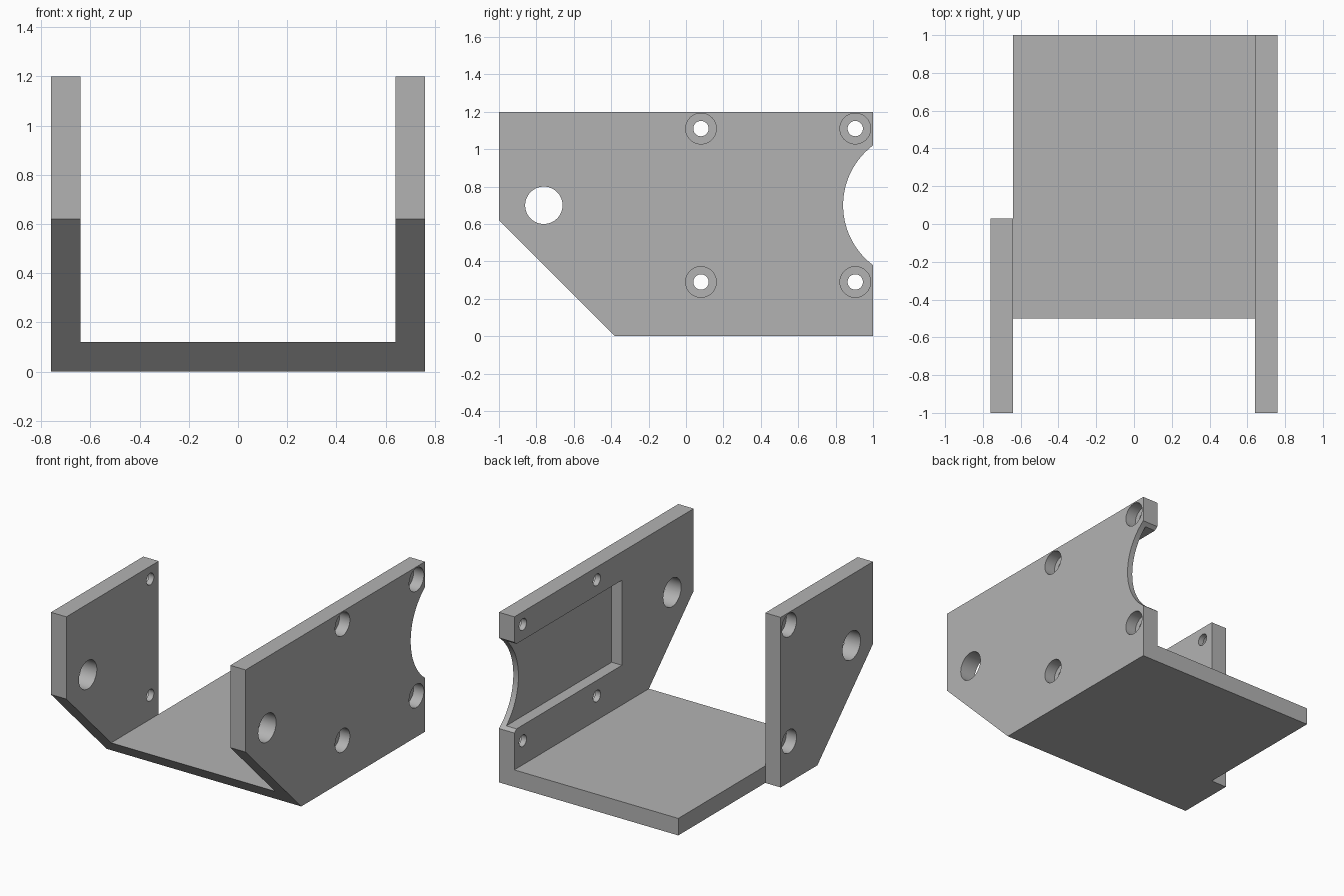
import bpy, bmesh, math
from mathutils import Matrix, Vector

if "Cube" in bpy.data.objects:
    bpy.data.objects.remove(bpy.data.objects["Cube"], do_unlink=True)

GREY = (0.45, 0.45, 0.45, 1)
mat = bpy.data.materials.new("plain grey")
mat.use_nodes = True
mat.diffuse_color = GREY
mat.node_tree.nodes["Principled BSDF"].inputs["Base Color"].default_value = GREY

HALF, INNER, HEIGHT = 0.76, 0.64, 1.2   # outer and inner half width, wall height
FLOOR, MID, OUT = 0.12, 0.70, 0.9       # floor thickness, hole axis height, cutter overshoot


def add_object(name, bm):
    bmesh.ops.recalc_face_normals(bm, faces=bm.faces)
    mesh = bpy.data.meshes.new(name)
    bm.to_mesh(mesh)
    bm.free()
    mesh.materials.append(mat)
    obj = bpy.data.objects.new(name, mesh)
    bpy.context.collection.objects.link(obj)
    return obj


def box(name, lo, hi):
    lo, hi = Vector(lo), Vector(hi)
    bm = bmesh.new()
    bmesh.ops.create_cube(bm, size=1, matrix=Matrix.Translation((lo + hi) / 2)
                          @ Matrix.Diagonal((*(hi - lo), 1)))
    return add_object(name, bm)


def cylinder(name, x0, x1, y, z, r, sides=48):
    bm = bmesh.new()
    bmesh.ops.create_cone(bm, cap_ends=True, segments=sides, radius1=r, radius2=r,
                          depth=abs(x1 - x0),
                          matrix=Matrix.Translation(((x0 + x1) / 2, y, z))
                          @ Matrix.Rotation(math.pi / 2, 4, 'Y'))
    return add_object(name, bm)


def cut(body, cutter):
    cutter.hide_render = True
    mod = body.modifiers.new(cutter.name, 'BOOLEAN')
    mod.operation = 'DIFFERENCE'
    mod.solver = 'EXACT'
    mod.object = cutter
    bpy.ops.object.select_all(action='DESELECT')
    bpy.context.view_layer.objects.active = body
    body.select_set(True)
    bpy.ops.object.modifier_apply(modifier=mod.name)
    bpy.data.objects.remove(cutter, do_unlink=True)


# Side profile with the sloped lower front, extruded across the full width
profile = [(-1, HEIGHT), (-1, 0.62), (-0.38, 0), (1, 0), (1, HEIGHT)]
bm = bmesh.new()
face = bm.faces.new([bm.verts.new((-HALF, y, z)) for y, z in profile])
ext = bmesh.ops.extrude_face_region(bm, geom=[face])
bmesh.ops.translate(bm, vec=(2 * HALF, 0, 0),
                    verts=[v for v in ext["geom"] if isinstance(v, bmesh.types.BMVert)])
bracket = add_object("bracket", bm)

# Open channel between the walls, and the shortened right wall
cut(bracket, box("channel", (-INNER, -1.2, FLOOR), (INNER, 1.2, 1.4)))
cut(bracket, box("short_wall_notch", (-OUT, 0.03, -0.2), (-INNER, 1.2, 1.4)))

# Pocket in the inner face of the long wall, and the round bite at its back
cut(bracket, box("pocket", (0.5, -0.2, 0.4), (0.72, 1.2, 1.0)))
cut(bracket, cylinder("back_bite", 0.5, OUT, 1.24, MID, 0.4, 128))

# Large front hole in both walls, and counterbored screw holes
for side, rows in ((1, (0.08, 0.905)), (-1, (-0.065,))):
    cut(bracket, cylinder("front_hole", side * 0.5, side * OUT, -0.76, MID, 0.1))
    for y in rows:
        for z in (MID - 0.41, MID + 0.41):
            cut(bracket, cylinder("screw_hole", side * 0.5, side * OUT, y, z, 0.041))
            cut(bracket, cylinder("counterbore", side * 0.68, side * OUT, y, z, 0.082))

bpy.ops.object.shade_smooth_by_angle(angle=math.radians(30))
